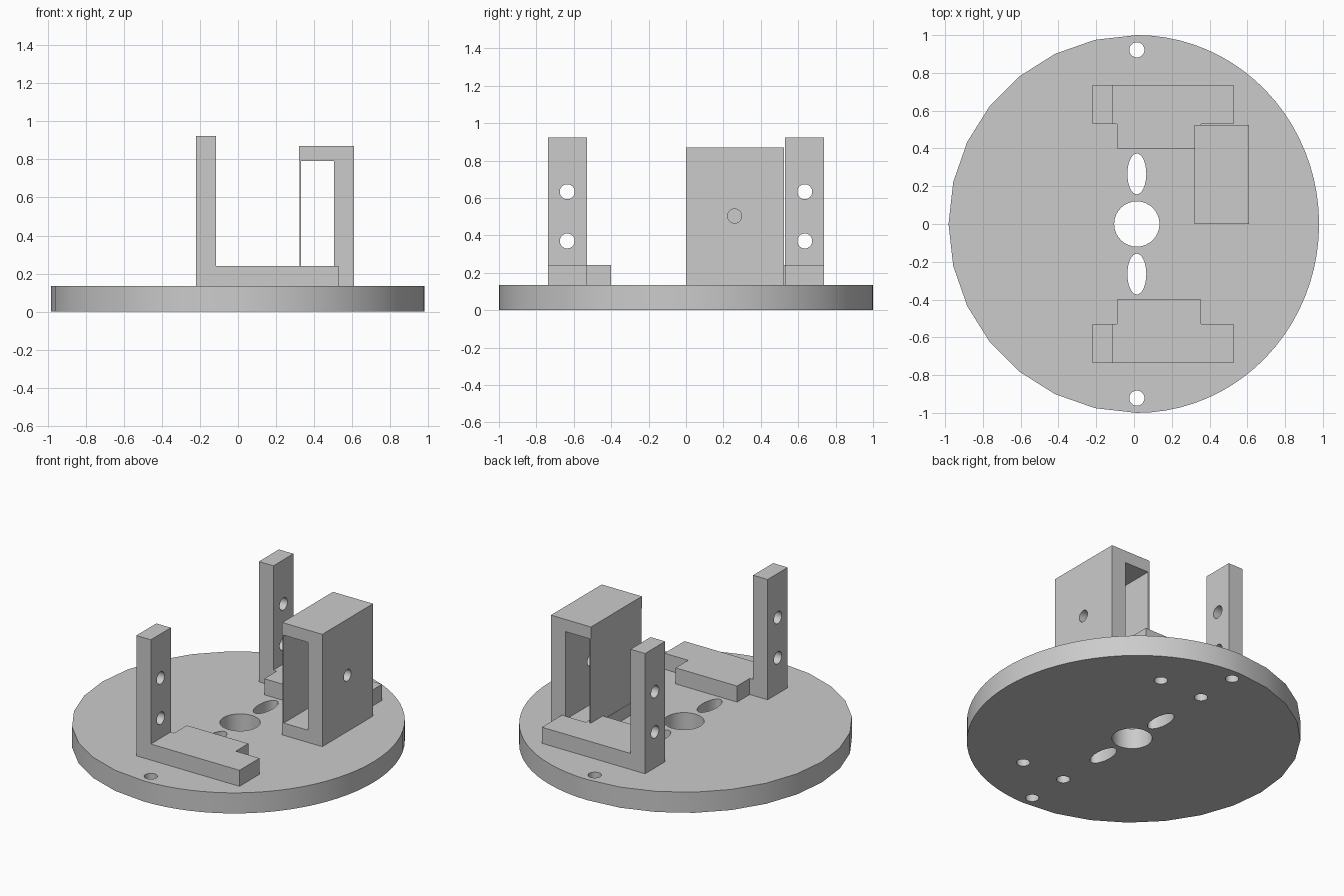
import bpy, bmesh, math
from mathutils import Vector

if "Cube" in bpy.data.objects:
    bpy.data.objects.remove(bpy.data.objects["Cube"], do_unlink=True)

grey = bpy.data.materials.new("plain grey")
grey.use_nodes = True
colour = (0.6, 0.6, 0.6, 1)
grey.diffuse_color = colour
grey.node_tree.nodes["Principled BSDF"].inputs["Base Color"].default_value = colour

CX = 0.015      # x of the hole row
TOP = 0.135     # upper face of the disc


def prism(name, outline, axis, lo, hi):
    """Extrude a 2D outline along x, y or z from lo to hi."""
    def place(p):
        c = list(p)
        c.insert(axis, lo)
        return Vector(c)
    bm = bmesh.new()
    face = bm.faces.new([bm.verts.new(place(p)) for p in outline])
    ext = bmesh.ops.extrude_face_region(bm, geom=[face])["geom"]
    step = Vector((0, 0, 0))
    step[axis] = hi - lo
    bmesh.ops.translate(bm, vec=step, verts=[v for v in ext if isinstance(v, bmesh.types.BMVert)])
    bmesh.ops.recalc_face_normals(bm, faces=bm.faces)
    mesh = bpy.data.meshes.new(name)
    bm.to_mesh(mesh)
    bm.free()
    mesh.materials.append(grey)
    ob = bpy.data.objects.new(name, mesh)
    bpy.context.collection.objects.link(ob)
    return ob


def box(name, x, y, z):
    return prism(name, [(x[0], y[0]), (x[1], y[0]), (x[1], y[1]), (x[0], y[1])], 2, *z)


def oval(u, v, ru, rv, n=32, start=0, sweep=2 * math.pi):
    return [(u + ru * math.cos(start + sweep * i / n), v + rv * math.sin(start + sweep * i / n))
            for i in range(n)]


def hole(u, v, ru, rv, axis, lo, hi):
    return prism("cutter", oval(u, v, ru, rv), axis, lo, hi)


def cut(ob, cutters):
    """Subtract every cutter, then delete it."""
    bpy.context.view_layer.objects.active = ob
    for c in cutters:
        c.hide_render = True
        mod = ob.modifiers.new("cut", "BOOLEAN")
        mod.operation, mod.solver, mod.object = "DIFFERENCE", "EXACT", c
        bpy.ops.object.modifier_apply(modifier=mod.name)
        bpy.data.objects.remove(c, do_unlink=True)


# Base disc: fine rim on one half, coarse rim on the other
half = math.pi / 2
rim = oval(CX, 0, 0.965, 1, 40, -half, math.pi) + oval(CX, 0, 0.997, 1, 14, half, math.pi)
disc = prism("base_disc", rim, 2, 0, TOP)
cutters = [hole(CX, 0, 0.12, 0.12, 2, -0.1, 0.3)]
for s in (-1, 1):
    cutters.append(hole(CX, s * 0.265, 0.05, 0.108, 2, -0.1, 0.3))
    for x, y in ((CX, 0.922), (CX, 0.635), (0.325, 0.635)):
        cutters.append(hole(x, s * y, 0.04, 0.04, 2, -0.1, 0.3))
cut(disc, cutters)

# Two mirrored L brackets, each with a foot tab and two holes in the post
profile = [(-0.22, TOP), (0.527, TOP), (0.527, 0.24), (-0.115, 0.24), (-0.115, 0.922), (-0.22, 0.922)]
for s, side in ((-1, "front"), (1, "back")):
    bracket = prism(side + "_bracket", profile, 1, *sorted((s * 0.4, s * 0.737)))
    notch = sorted((s * 0.3, s * 0.53))
    cut(bracket, [box("cutter", (-0.5, -0.09), notch, (0, 1.2)),
                  box("cutter", (0.355, 0.8), notch, (0, 1.2)),
                  hole(s * 0.635, 0.37, 0.04, 0.04, 0, -0.4, 0),
                  hole(s * 0.635, 0.633, 0.04, 0.04, 0, -0.4, 0)])

# Housing: open tunnel with a thin inner wall and a hole in the thick outer wall
housing = box("housing", (0.32, 0.61), (0, 0.525), (TOP, 0.87))
cut(housing, [box("cutter", (0.2, 0.505), (-0.2, 0.8), (0.215, 0.79)),
              hole(0.26, 0.503, 0.038, 0.038, 0, 0.45, 0.8)])
box("housing_thin_wall", (0.322, 0.331), (0, 0.525), (0.215, 0.79))

# Smooth the round surfaces, keep corners sharp
for ob in bpy.context.scene.objects:
    ob.select_set(ob.type == "MESH")
bpy.context.view_layer.objects.active = disc
bpy.ops.object.shade_smooth_by_angle(angle=math.radians(30))
